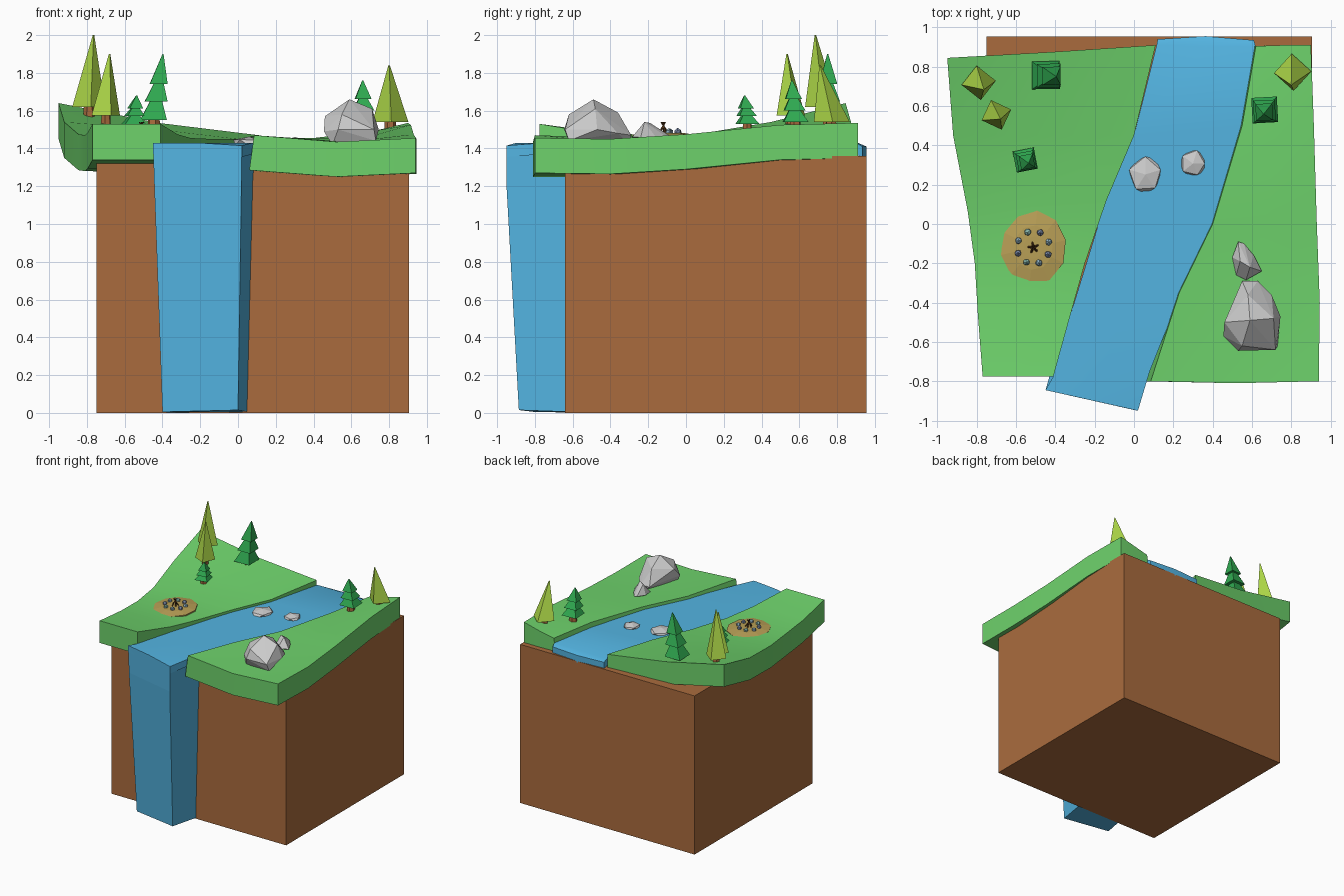
import bpy, bmesh, math, random
from mathutils import Vector, Matrix

if "Cube" in bpy.data.objects:
    bpy.data.objects.remove(bpy.data.objects["Cube"])

random.seed(4)


def material(name, rgb):
    m = bpy.data.materials.new(name)
    m.diffuse_color = tuple(c ** 2.2 for c in rgb) + (1,)
    m.use_nodes = True
    m.node_tree.nodes["Principled BSDF"].inputs["Base Color"].default_value = m.diffuse_color
    return m


GRASS = material("grass", (.43, .82, .42))
WATER = material("water", (.33, .70, .88))
EARTH = material("earth", (.66, .42, .25))
PINE = material("pine", (.20, .66, .32))
LIME = material("lime", (.68, .85, .29))
SAND = material("sand", (.72, .62, .34))
WOOD = material("wood", (.36, .24, .13))
PEBBLES = [material("pebble_%d" % i, c) for i, c in
           enumerate([(.55, .68, .74), (.50, .56, .68), (.52, .70, .66)])]


def finish(name, bm, mat=None, smooth=False):
    bmesh.ops.recalc_face_normals(bm, faces=bm.faces[:])
    me = bpy.data.meshes.new(name)
    bm.to_mesh(me)
    bm.free()
    ob = bpy.data.objects.new(name, me)
    bpy.context.collection.objects.link(ob)
    if mat:
        me.materials.append(mat)
    if smooth:
        bpy.ops.object.select_all(action='DESELECT')
        ob.select_set(True)
        bpy.context.view_layer.objects.active = ob
        bpy.ops.object.shade_smooth_by_angle(angle=math.radians(30))
    return ob


def loft(bm, rings):
    """Closed rings of points joined into a capped solid."""
    vs = [[bm.verts.new(p) for p in r] for r in rings]
    n = len(rings[0])
    for a, b in zip(vs, vs[1:]):
        for i in range(n):
            bm.faces.new((a[i], a[(i + 1) % n], b[(i + 1) % n], b[i]))
    bm.faces.new(vs[0])
    bm.faces.new(vs[-1])


def slab(name, rows, thick, mat, tuck=0):
    """Sheet of three-point rows from front to back, given a thickness."""
    rings = []
    for row in rows:
        low = [(x + (tuck if i == 0 else 0), y, z - thick)
               for i, (x, y, z) in enumerate(row)]
        rings.append(list(row) + low[::-1])
    bm = bmesh.new()
    loft(bm, rings)
    # split the end caps into quads
    bm.faces.ensure_lookup_table()
    for f in bm.faces[-2:]:
        v = f.verts[:]
        bmesh.utils.face_split(f, v[1], v[4])
    return finish(name, bm, mat, True)


# Earth block
bm = bmesh.new()
loft(bm, [[(-.75, -.64, z), (.905, -.64, z), (.905, .955, z), (-.75, .955, z)] for z in (0, 1.36)])
finish("earth_block", bm, EARTH)

# Grass banks
slab("left_bank", [
    [(-.77, -.775, 1.53), (-.59, -.775, 1.53), (-.41, -.775, 1.53)],
    [(-.795, -.45, 1.485), (-.56, -.45, 1.485), (-.32, -.45, 1.475)],
    [(-.81, -.2, 1.47), (-.53, -.2, 1.465), (-.25, -.2, 1.455)],
    [(-.845, .06, 1.475), (-.5, .1, 1.47), (-.14, .12, 1.45)],
    [(-.92, .45, 1.54), (-.46, .45, 1.505), (0, .45, 1.45)],
    [(-.95, .845, 1.64), (-.42, .875, 1.535), (.11, .91, 1.47)]], .19, GRASS)
slab("right_bank", [
    [(.085, -.8, 1.47), (.52, -.81, 1.435), (.94, -.8, 1.455)],
    [(.23, -.35, 1.455), (.59, -.4, 1.435), (.945, -.4, 1.45)],
    [(.40, 0, 1.455), (.67, 0, 1.455), (.93, 0, 1.475)],
    [(.55, .5, 1.47), (.73, .5, 1.495), (.915, .5, 1.525)],
    [(.62, .905, 1.47), (.76, .91, 1.50), (.90, .91, 1.535)]], .185, GRASS, -.025)

# River and waterfall
edges = [(-.45, -.845, .02, -.95), (-.41, -.775, .08, -.75), (-.32, -.45, .24, -.35),
         (-.15, .1, .42, 0), (0, .45, .56, .5), (.115, .91, .62, .9), (.12, .94, .61, .935)]
rows = []
for i, (a, b, c, d) in enumerate(edges):
    z = 1.41 if i == 6 else 1.43
    bulge = .018 if i == 6 else 0
    rows.append([(a, b, z), ((a + c) / 2, (b + d) / 2 + bulge, z), (c, d, 1.415 if i == 0 else z)])
slab("river", rows, .06, WATER)
bm = bmesh.new()
loft(bm, [
    [(-.45, -.845, 1.42), (.02, -.95, 1.405), (.10, -.6, 1.42), (-.38, -.6, 1.42)],
    [(-.443, -.845, 1.2), (.018, -.95, 1.2), (.085, -.6, 1.2), (-.38, -.6, 1.2)],
    [(-.40, -.80, .005), (0, -.885, .015), (.055, -.6, .005), (-.36, -.6, .002)]])
finish("waterfall", bm, WATER)


def cone(bm, base, tip, r1, r2, spin, sides=4):
    rings = []
    for c, r in ((base, r1), (tip, r2)):
        rings.append([(c[0] + r * math.cos(spin + math.tau * i / sides),
                       c[1] + r * math.sin(spin + math.tau * i / sides), c[2]) for i in range(sides)])
    loft(bm, rings)


def tree(name, base, tip, radius, spin, tiers, mat):
    b, t = Vector(base), Vector(tip)
    bm = bmesh.new()
    for lo, hi, k in tiers:
        cone(bm, b.lerp(t, lo), b.lerp(t, hi), radius * k, .004, spin)
    finish(name, bm, mat)
    bm = bmesh.new()
    cone(bm, b - Vector((0, 0, .07)), b.lerp(t, .08), radius * .36, radius * .3, spin, 6)
    finish(name + "_trunk", bm, EARTH)


# Three-tier pines
tiers = [(0, .5, 1), (.28, .74, .85), (.55, 1, .66)]
tree("tall_pine", (-.448, .757, 1.55), (-.397, .75, 1.90), .10, .80, tiers, PINE)
tree("small_pine", (-.553, .325, 1.53), (-.537, .31, 1.68), .077, .98, tiers, PINE)
tree("right_pine", (.665, .58, 1.54), (.66, .56, 1.76), .092, .84, tiers, PINE)
# Plain pointed trees
one = [(0, 1, 1)]
tree("large_lime_tree", (-.79, .718, 1.62), (-.765, .685, 2.0), .088, .12, one, LIME)
tree("middle_lime_tree", (-.70, .555, 1.575), (-.68, .535, 1.90), .080, .35, one, LIME)
tree("right_lime_tree", (.807, .772, 1.54), (.80, .71, 1.84), .095, .05, one, LIME)


def hull(name, pts, mat=None):
    bm = bmesh.new()
    for p in pts:
        bm.verts.new(p)
    res = bmesh.ops.convex_hull(bm, input=bm.verts[:])
    bmesh.ops.delete(bm, geom=[v for v in res["geom_interior"] if isinstance(v, bmesh.types.BMVert)],
                     context='VERTS')
    return finish(name, bm, mat)


def rock(name, centre, size, mat=None, spin=0):
    bm = bmesh.new()
    bmesh.ops.create_icosphere(bm, subdivisions=1, radius=1)
    rot = Matrix.Rotation(spin, 3, 'Z')
    pts = [Vector(centre) + rot @ Vector([c * s * random.uniform(.85, 1.1) for c, s in zip(v.co, size)])
           for v in bm.verts]
    bm.free()
    hull(name, pts, mat)


# Boulders on the right bank and stones in the river
hull("large_boulder", [
    (.53, -.645, 1.50), (.72, -.64, 1.50), (.745, -.47, 1.50), (.73, -.62, 1.44), (.70, -.36, 1.48),
    (.63, -.29, 1.47), (.55, -.29, 1.47), (.46, -.50, 1.57), (.455, -.57, 1.49), (.59, -.49, 1.66),
    (.71, -.48, 1.61), (.55, -.62, 1.58), (.58, -.36, 1.59), (.50, -.60, 1.42), (.60, -.30, 1.42)])
hull("small_boulder", [
    (.53, -.09, 1.47), (.56, -.10, 1.46), (.50, -.17, 1.46), (.52, -.26, 1.45), (.57, -.285, 1.46),
    (.65, -.24, 1.46), (.61, -.16, 1.46), (.54, -.19, 1.535), (.59, -.22, 1.54), (.56, -.2, 1.42)])
rock("river_stone_left", (.058, .252, 1.43), (.093, .105, .035), spin=.3)
rock("river_stone_right", (.30, .307, 1.43), (.077, .074, .033))

# Campfire: sand mound, pebble ring, sticks
fx, fy, fz = -.512, -.12, 1.465
bm = bmesh.new()
rings = []
for r, z in ((1, -.02), (1, .004), (.6, .016), (.3, .018)):
    rings.append([(fx + .168 * r * math.cos(math.tau * i / 10 + .2),
                   fy + .19 * r * math.sin(math.tau * i / 10 + .2), fz + z) for i in range(10)])
loft(bm, rings)
finish("fire_mound", bm, SAND)
for i in range(8):
    a = math.tau * i / 8 + .35
    rock("fire_stone_%d" % i, (fx + .083 * math.cos(a), fy + .083 * math.sin(a), fz + .022),
         (.019, .019, .022), PEBBLES[i % 3], a)
for i in range(5):
    a = math.tau * i / 5 + .5
    d = Vector((math.cos(a), math.sin(a), 0))
    c = Vector((fx, fy, fz))
    bm = bmesh.new()
    cone(bm, c + d * .03 + Vector((0, 0, .01)), c - d * .012 + Vector((0, 0, .075)), .006, .004, a)
    finish("fire_stick_%d" % i, bm, WOOD)
